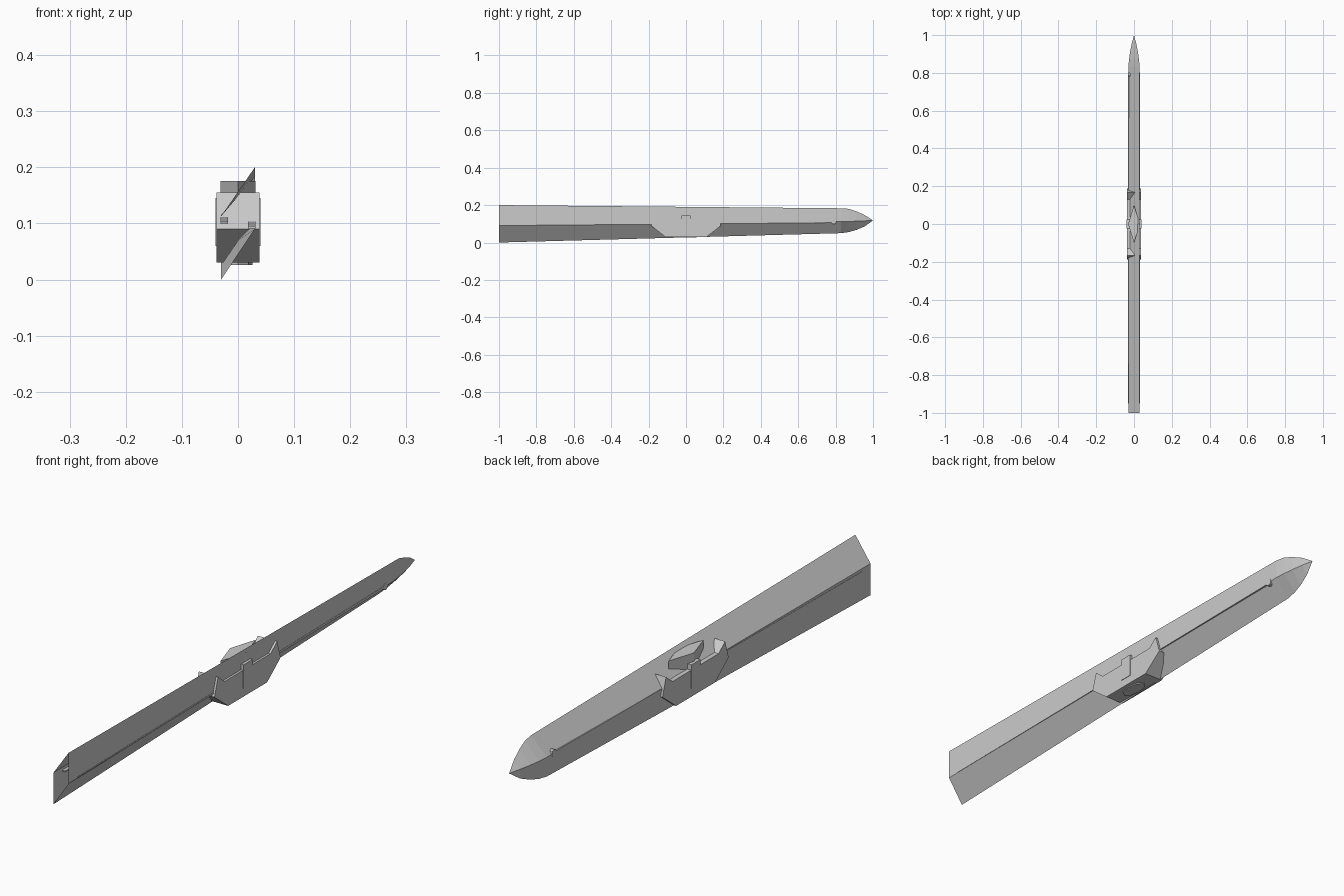
import bpy, math

if "Cube" in bpy.data.objects:
    bpy.data.objects.remove(bpy.data.objects["Cube"])


def make(name, verts, faces):
    me = bpy.data.meshes.new(name)
    me.from_pydata(verts, [], faces)
    me.update()
    ob = bpy.data.objects.new(name, me)
    bpy.context.collection.objects.link(ob)
    return ob


def prism(name, outline, axis, lo, hi):
    """Extrude a 2D outline: axis 'x' takes (y, z), axis 'z' takes (x, y)."""
    n = len(outline)
    place = (lambda p, d: (d, p[0], p[1])) if axis == 'x' else (lambda p, d: (p[0], p[1], d))
    verts = [place(p, d) for d in (lo, hi) for p in outline]
    faces = [tuple(reversed(range(n))), tuple(range(n, 2 * n))]
    faces += [(i, (i + 1) % n, n + (i + 1) % n, n + i) for i in range(n)]
    return make(name, verts, faces)


# Blade: skewed parallelogram section, open at the base, curving to a point
# stations: y, half width, top z, left shoulder z, bottom z, right shoulder z
stations = [
    (-1.0, 0.03, 0.200, 0.113, 0.000, 0.090),
    (0.83, 0.03, 0.183, 0.119, 0.050, 0.112),
    (0.87, 0.0265, 0.180, 0.119, 0.056, 0.113),
    (0.91, 0.021, 0.167, 0.119, 0.067, 0.114),
    (0.955, 0.012, 0.147, 0.119, 0.086, 0.116),
]
verts = []
for y, w, t, l, b, r in stations:
    verts += [(w, y, t), (-w, y, l), (-w, y, b), (w, y, r)]
faces = [(4*s+i, 4*s+(i+1) % 4, 4*s+4+(i+1) % 4, 4*s+4+i)
         for s in range(len(stations) - 1) for i in range(4)]
tip = len(verts)
verts.append((0, 1, 0.118))
faces += [(tip-4+i, tip-4+(i+1) % 4, tip) for i in range(4)]
blade = make("blade", verts, [tuple(reversed(f)) for f in faces])

# Guard: horned block that runs through the blade
half = [(0.11, 0.03), (0.187, 0.09), (0.167, 0.155), (0.13, 0.125)]
outline = half + [(-y, z) for y, z in reversed(half)]
prism("guard", outline, 'x', -0.038, 0.038)

# Details on both sides: centre tab, slim rail along the shoulder, rail end stud
for side, label in ((1, "right"), (-1, "left")):
    a, b = sorted((side * 0.02, side * 0.04))
    prism("guard_tab_" + label,
          [(-0.025, 0.06), (0.025, 0.06), (0.025, 0.145), (-0.025, 0.145)], 'x', a, b)
    a, b = sorted((side * 0.018, side * 0.031))
    dz = 0 if side > 0 else 0.008
    prism("rail_" + label,
          [(-0.95, 0.091 + dz), (0.78, 0.106 + dz), (0.78, 0.115 + dz), (-0.95, 0.095 + dz)],
          'x', a, b)
    ring = [(0.79 + 0.013 * math.cos(k * math.pi / 4), 0.111 + dz + 0.013 * math.sin(k * math.pi / 4))
            for k in range(8)]
    prism("rail_stud_" + label, ring, 'x', a, b)

# Diamond core rising through the guard
prism("diamond_core", [(0.031, 0), (0, 0.1), (-0.031, 0), (0, -0.1)], 'z', 0.04, 0.176)

# Flat boss under the guard
boss = [(0.026 * math.cos(k * math.pi / 4), 0.055 * math.sin(k * math.pi / 4)) for k in range(8)]
prism("bottom_boss", boss, 'z', 0.026, 0.05)
